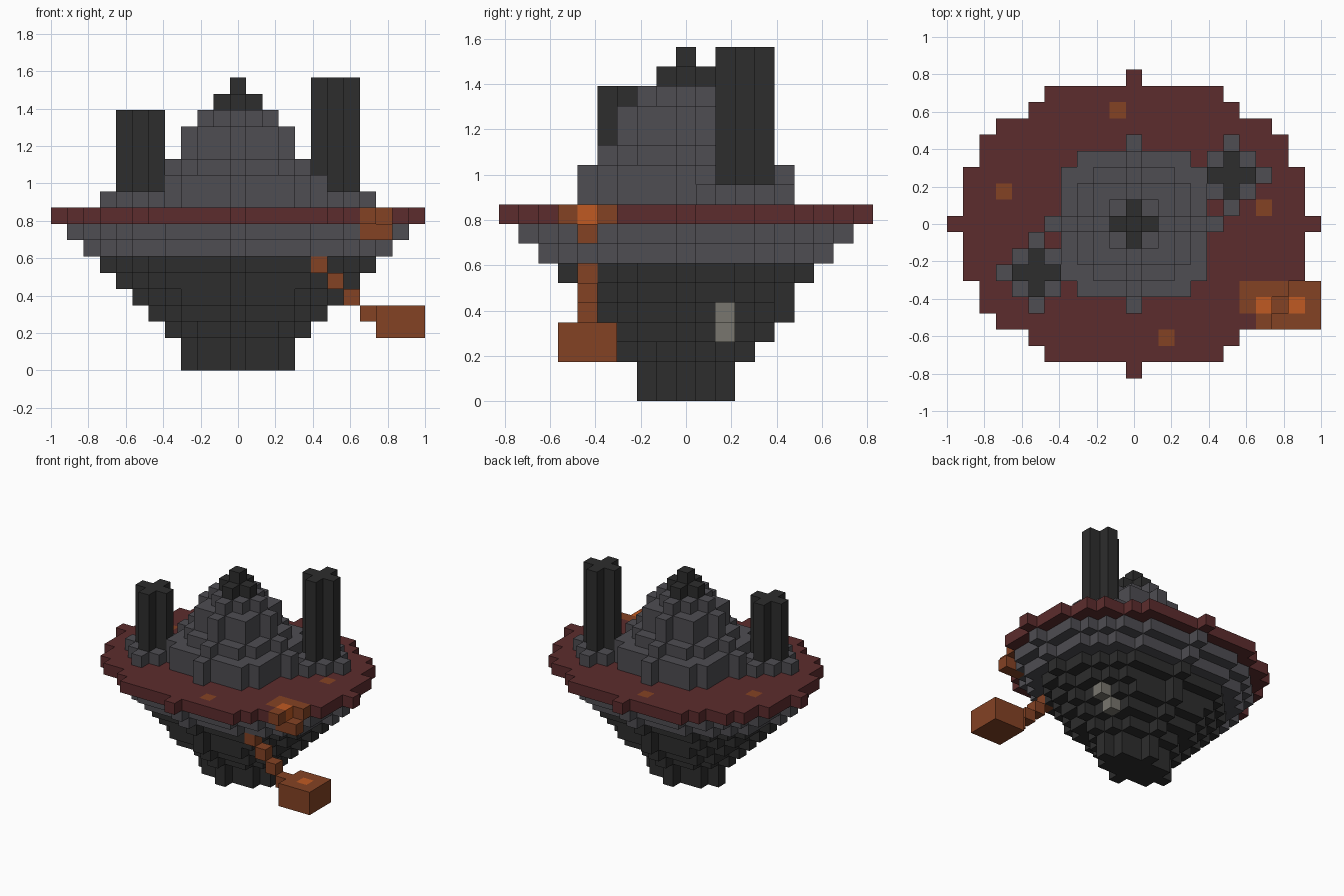
import bpy
import bmesh
from mathutils import Vector

U = 2 / 23  # edge length of one block

cube = bpy.data.objects.get("Cube")
if cube:
    bpy.data.objects.remove(cube, do_unlink=True)


def to_linear(c):
    c /= 255
    return c / 12.92 if c <= 0.04045 else ((c + 0.055) / 1.055) ** 2.4


def material(name, *rgb):
    m = bpy.data.materials.new(name)
    m.use_nodes = True
    col = tuple(to_linear(c) for c in rgb) + (1.0,)
    m.diffuse_color = col
    m.node_tree.nodes["Principled BSDF"].inputs["Base Color"].default_value = col
    return m


MATS = {
    "dark": material("dark_rock", 45, 45, 45),
    "grey": material("grey_rock", 78, 77, 82),
    "red": material("red_earth", 92, 44, 45),
    "ember": material("burnt_orange", 132, 66, 36),
    "glow": material("bright_orange", 192, 90, 34),
    "pale": material("pale_stone", 120, 118, 110),
}

blocks = {}  # grid cell -> (part, colour)


def put(part, colour, cells):
    for c in cells:
        blocks[c] = (part, colour)


def disc(k, rx, ry, cx=0, cy=0):
    """Cells of an elliptical layer at height k."""
    return [(cx + x, cy + y, k)
            for x in range(-rx, rx + 1) for y in range(-ry, ry + 1)
            if (x * ry) ** 2 + (y * rx) ** 2 <= (rx * ry) ** 2]


def box(xs, ys, ks):
    return [(x, y, k) for x in range(xs[0], xs[1] + 1)
            for y in range(ys[0], ys[1] + 1) for k in range(ks[0], ks[1] + 1)]


# Tapered underside, from the bottom up
UNDER = [(3, 2), (3, 2), (4, 3), (5, 4), (6, 5), (7, 5), (8, 6), (9, 7), (10, 8)]
for k, (rx, ry) in enumerate(UNDER):
    put("underside", "dark" if k < 7 else "grey", disc(k, rx, ry))
put("pale_stones", "pale", [(5, 2, 4), (4, 2, 3)])

# Ground disc with ember spots
put("ground", "red", disc(9, 11, 9))
put("ground", "ember", [(-1, 7, 9), (-8, 2, 9), (8, 1, 9), (2, -7, 9)])

# Central peak
for k, r in enumerate([5, 5, 4, 3, 3, 2], start=10):
    put("peak", "grey", disc(k, r, r))
put("peak_tip", "dark", disc(16, 1, 1) + [(0, 0, 17)])

# Two towers on stepped footings
for side, name, top in ((-1, "right_tower", 15), (1, "left_tower", 17)):
    put(name + "_base", "grey", disc(10, 2, 2, 6 * side, 3 * side))
    for k in range(11, top + 1):
        put(name, "dark", disc(k, 1, 1, 6 * side, 3 * side))

# Basin in the rim, open to the outside
put("basin", "ember", box((7, 9), (-5, -4), (9, 9)) + [(8, -6, 9)])
put("basin", "ember", box((8, 9), (-5, -5), (8, 8)))
put("basin", "glow", [(8, -5, 9)])
del blocks[(9, -5, 9)]

# Diagonal tether and the hanging block
put("tether", "ember", [(5 + i, -5, 6 - i) for i in range(4)])
put("hanging_block", "ember", box((9, 11), (-6, -4), (2, 3)))
put("hanging_block", "glow", [(10, -5, 3)])


def build(part):
    """Skin the exposed faces of one part."""
    bm = bmesh.new()
    cells = {c: v[1] for c, v in blocks.items() if v[0] == part}
    names = sorted(set(cells.values()))
    for c, colour in cells.items():
        centre = Vector(c) + Vector((0, 0, 0.5))
        for axis in range(3):
            for s in (-1, 1):
                n = Vector((0, 0, 0))
                n[axis] = s
                if tuple(int(a + b) for a, b in zip(c, n)) in blocks:
                    continue
                u = Vector((0, 0, 0))
                u[(axis + 1) % 3] = 0.5
                v = n.cross(u)
                mid = centre + n / 2
                corners = (mid - u - v, mid + u - v, mid + u + v, mid - u + v)
                face = bm.faces.new([bm.verts.new(p * U) for p in corners])
                face.material_index = names.index(colour)
    bmesh.ops.remove_doubles(bm, verts=bm.verts, dist=U / 100)
    mesh = bpy.data.meshes.new(part)
    bm.to_mesh(mesh)
    bm.free()
    for n in names:
        mesh.materials.append(MATS[n])
    bpy.context.collection.objects.link(bpy.data.objects.new(part, mesh))


for part in sorted({v[0] for v in blocks.values()}):
    build(part)
